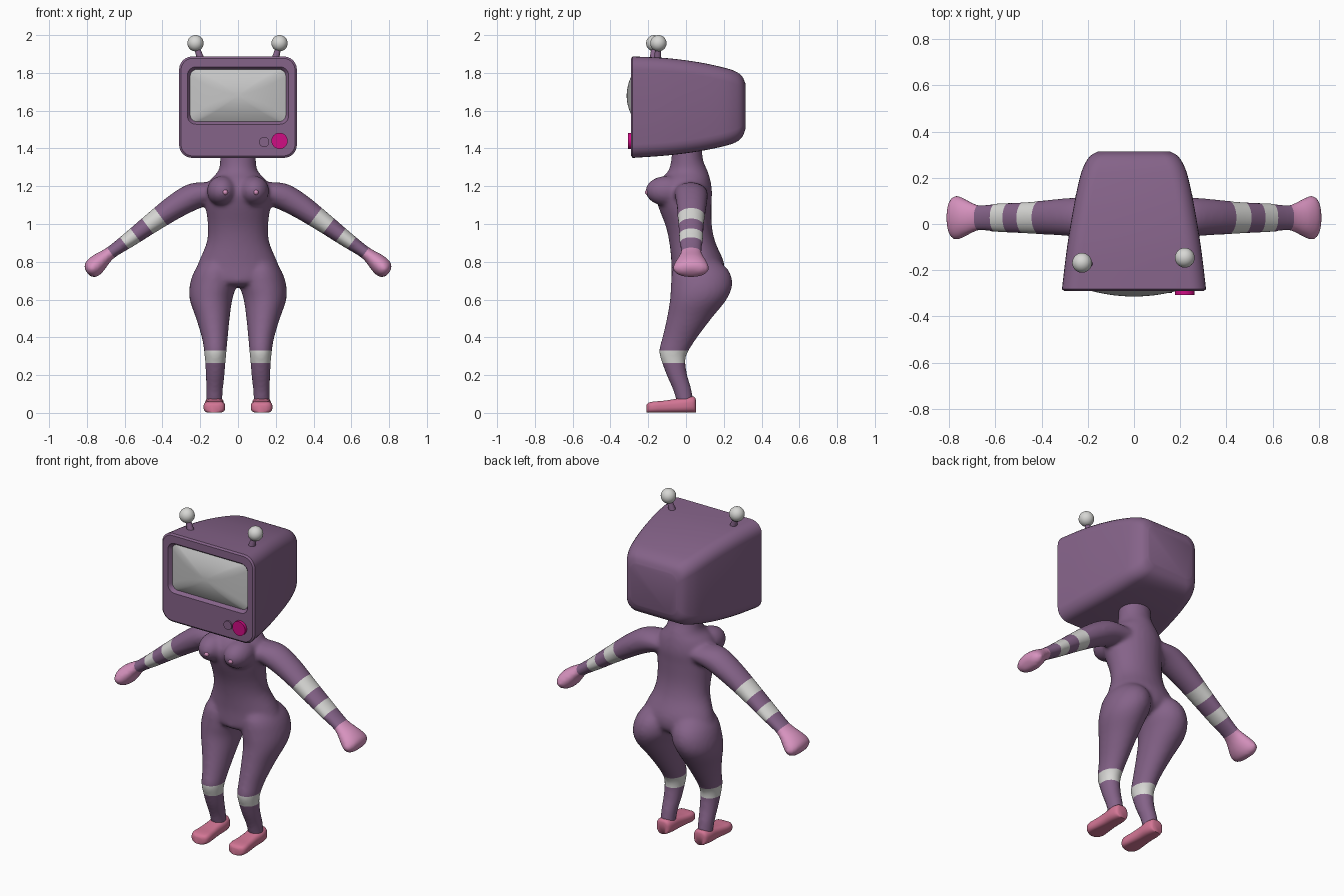
import bpy, bmesh, math
from mathutils import Vector

if "Cube" in bpy.data.objects:
    bpy.data.objects.remove(bpy.data.objects["Cube"])


def mat(name, rgb):
    m = bpy.data.materials.new(name)
    m.diffuse_color = (*rgb, 1)
    m.use_nodes = True
    m.node_tree.nodes["Principled BSDF"].inputs["Base Color"].default_value = m.diffuse_color
    return m


PURPLE = mat("purple", (0.235, 0.125, 0.25))
WHITE = mat("pale_grey", (0.68, 0.68, 0.66))
HAND = mat("light_pink", (0.68, 0.29, 0.52))
FOOT = mat("rose_pink", (0.65, 0.18, 0.30))
SCREEN = mat("screen_grey", (0.56, 0.56, 0.56))
KNOB = mat("magenta", (0.62, 0.004, 0.23))


def finish(bm, name, mats, angle=40):
    bmesh.ops.recalc_face_normals(bm, faces=bm.faces[:])
    me = bpy.data.meshes.new(name)
    bm.to_mesh(me)
    bm.free()
    for m in mats:
        me.materials.append(m)
    ob = bpy.data.objects.new(name, me)
    bpy.context.collection.objects.link(ob)
    bpy.ops.object.select_all(action='DESELECT')
    ob.select_set(True)
    bpy.context.view_layer.objects.active = ob
    bpy.ops.object.shade_smooth_by_angle(angle=math.radians(angle))
    return ob


def refine(rows, k=4):
    """Catmull-Rom interpolation of section rows."""
    out = []
    for i in range(len(rows) - 1):
        a, b, c, d = (rows[max(0, min(len(rows) - 1, i + j))] for j in (-1, 0, 1, 2))
        for s in range(k):
            t = s / k
            out.append([0.5 * (2 * q + (r - p) * t + (2 * p - 5 * q + 4 * r - u) * t * t
                               + (3 * q - p - 3 * r + u) * t ** 3)
                        for p, q, r, u in zip(a, b, c, d)])
    return out + [list(rows[-1])]


def loft(bm, rings):
    vs = [[bm.verts.new(p) for p in ring] for ring in rings]
    n = len(vs[0])
    for a, b in zip(vs, vs[1:]):
        for i in range(n):
            bm.faces.new((a[i], a[(i + 1) % n], b[(i + 1) % n], b[i]))
    bm.faces.new(vs[0])
    bm.faces.new(vs[-1][::-1])


def ellipse(c, u, v, n=28):
    c, u, v = Vector(c), Vector(u), Vector(v)
    return [c + u * math.cos(2 * math.pi * i / n) + v * math.sin(2 * math.pi * i / n) for i in range(n)]


def rounded_rect(y, hw, zt, zb, r, n=7):
    pts = []
    for k, (sx, zc) in enumerate(((1, zt - r), (-1, zt - r), (-1, zb + r), (1, zb + r))):
        for i in range(n):
            a = math.pi / 2 * (k + i / (n - 1))
            pts.append(Vector((sx * (hw - r) + r * math.cos(a), y, zc + r * math.sin(a))))
    return pts


# ---- Body: torso, bust, arms and legs fused into one smooth skin
bm = bmesh.new()
torso = [  # z, half width, front y, back y
    (1.42, .095, -.075, .085), (1.34, .095, -.078, .09), (1.28, .105, -.095, .115),
    (1.23, .15, -.14, .13), (1.17, .175, -.165, .138), (1.10, .172, -.15, .135),
    (.99, .16, -.108, .137), (.90, .167, -.088, .157), (.80, .208, -.078, .20),
    (.73, .225, -.078, .20), (.69, .15, -.075, .16), (.67, .06, -.04, .10)]
loft(bm, [ellipse((0, (f + b) / 2, z), (w, 0, 0), (0, (b - f) / 2, 0)) for z, w, f, b in refine(torso)])
arm = [  # x, z, thickness radius, depth radius, y
    (.10, 1.165, .07, .09, .02), (.21, 1.155, .074, .088, .028), (.32, 1.10, .067, .08, .03),
    (.45, 1.01, .054, .07, .027), (.575, .918, .042, .064, .027), (.665, .855, .034, .057, .027),
    (.70, .828, .038, .065, .027), (.735, .797, .049, .083, .027), (.765, .77, .052, .096, .027),
    (.787, .752, .044, .088, .027), (.799, .742, .02, .05, .027)]
leg = [  # z, x, half width, front y, back y
    (.84, .10, .06, -.02, .13), (.76, .118, .108, -.07, .222), (.68, .131, .124, -.08, .245),
    (.60, .143, .113, -.085, .215), (.50, .133, .089, -.102, .135), (.40, .123, .069, -.125, .06),
    (.33, .12, .06, -.143, .015), (.28, .12, .055, -.132, -.003), (.20, .121, .05, -.103, .007),
    (.12, .124, .044, -.068, .03), (.04, .125, .042, -.045, .04)]
for s in (1, -1):
    loft(bm, [ellipse((s * x, y, z), (s * .6 * r, 0, .8 * r), (0, d, 0)) for x, z, r, d, y in refine(arm)])
    loft(bm, [ellipse((s * x, (f + b) / 2, z), (w, 0, 0), (0, (b - f) / 2, 0))
              for z, x, w, f, b in refine(leg)])
    bust = bmesh.ops.create_uvsphere(bm, u_segments=24, v_segments=16, radius=1)["verts"]
    for v in bust:
        v.co = Vector((s * .085 + v.co.x * .08, -.10 + v.co.y * .115, 1.175 + v.co.z * .08))
body = finish(bm, "body", [PURPLE, WHITE, HAND])
m = body.modifiers.new("fuse", 'REMESH')
m.mode, m.voxel_size, m.use_smooth_shade = 'VOXEL', .011, True
m = body.modifiers.new("relax", 'SMOOTH')
m.factor, m.iterations = .5, 9
bm = bmesh.new()
bm.from_mesh(body.evaluated_get(bpy.context.evaluated_depsgraph_get()).to_mesh())

# stripes and hands: clean cuts across the limbs, then colour by position
ARM_CUTS = (-.296, -.210, -.130, -.058, .03)
LEG_CUTS = (.265, .33)


def cut(test, co, no):
    fs = [f for f in bm.faces if test(f.calc_center_median())]
    geom = fs + list({e for f in fs for e in f.edges}) + list({v for f in fs for v in f.verts})
    bmesh.ops.bisect_plane(bm, geom=geom, dist=1e-5, plane_co=co, plane_no=no)


for s in (1, -1):
    for d in ARM_CUTS:
        cut(lambda p: p.x * s > .27 and p.z > .65, (s * .8 * d, 0, -.6 * d), (s * .8, 0, -.6))
for z in LEG_CUTS:
    cut(lambda p: p.z < .45, (0, 0, z), (0, 0, 1))
for f in bm.faces:
    p = f.calc_center_median()
    d = .8 * abs(p.x) - .6 * p.z
    f.material_index = 0
    if abs(p.x) > .27 and p.z > .65:
        if d > ARM_CUTS[4]:
            f.material_index = 2
        elif ARM_CUTS[0] < d < ARM_CUTS[1] or ARM_CUTS[2] < d < ARM_CUTS[3]:
            f.material_index = 1
    elif LEG_CUTS[0] < p.z < LEG_CUTS[1]:
        f.material_index = 1
bpy.data.objects.remove(body)
finish(bm, "body", [PURPLE, WHITE, HAND], 60)

# ---- Feet
foot = [  # y, half width, top z
    (.052, .025, .07), (.042, .042, .086), (.0, .05, .083), (-.06, .049, .073), (-.12, .053, .064),
    (-.17, .057, .06), (-.198, .048, .054), (-.21, .025, .042)]
for s, side in ((1, "left"), (-1, "right")):
    bm = bmesh.new()
    rings = []
    for y, w, t in refine(foot, 3):
        ring = rounded_rect(y, w, t, .002, min(w, t / 2) * .75, 5)
        rings.append([p + Vector((s * .125, 0, 0)) for p in ring])
    loft(bm, rings)
    finish(bm, side + "_foot", [FOOT], 60)

# ---- Head casing: tapered rounded box with a recessed front opening
shell = [  # y, half width, top, bottom, corner radius
    (-.282, .312, 1.887, 1.35, .07), (-.10, .29, 1.878, 1.363, .07), (.07, .262, 1.856, 1.385, .07),
    (.20, .235, 1.828, 1.412, .07), (.262, .212, 1.808, 1.432, .068), (.297, .187, 1.782, 1.46, .06),
    (.314, .155, 1.745, 1.50, .05)]
rings = [rounded_rect(-.262, .25, 1.815, 1.545, .035), rounded_rect(-.278, .258, 1.822, 1.538, .038),
         rounded_rect(-.29, .268, 1.832, 1.528, .045), rounded_rect(-.29, .302, 1.877, 1.36, .062)]
rings += [rounded_rect(*row) for row in refine(shell)]
bm = bmesh.new()
loft(bm, rings)
finish(bm, "head_casing", [PURPLE], 35)

# ---- Bulging screen
bm = bmesh.new()
rings = [rounded_rect(-.255, .256, 1.82, 1.54, .036)]
for i in range(12):
    t = 1 - i / 12
    rings.append(rounded_rect(-.268 - .046 * (1 - t * t), .256 * t, 1.68 + .14 * t, 1.68 - .14 * t,
                              t * (.036 + .06 * (1 - t))))
loft(bm, rings)
finish(bm, "screen", [SCREEN])


def tube(name, a, b, r1, r2, material):
    a, b = Vector(a), Vector(b)
    q = (b - a).to_track_quat('Z', 'Y')
    bm = bmesh.new()
    loft(bm, [ellipse(c, q @ Vector((r, 0, 0)), q @ Vector((0, r, 0)), 24) for c, r in ((a, r1), (b, r2))])
    finish(bm, name, [material])


def ball(name, c, r, material):
    bm = bmesh.new()
    bmesh.ops.create_uvsphere(bm, u_segments=24, v_segments=16, radius=r)
    bmesh.ops.translate(bm, verts=bm.verts[:], vec=c)
    finish(bm, name, [material])


# ---- Dials
tube("large_dial", (.22, -.27, 1.44), (.22, -.308, 1.44), .043, .043, KNOB)
tube("small_dial", (.138, -.27, 1.434), (.138, -.298, 1.434), .027, .027, PURPLE)

# ---- Antennae
for side, x, y in (("right", -.225, -.168), ("left", .22, -.146)):
    s = 1 if x > 0 else -1
    tube(side + "_antenna_stem", (s * .195, y - .005, 1.865), (x, y, 1.955), .021, .012, PURPLE)
    ball(side + "_antenna_ball", (x, y, 1.957), .043, WHITE)

# ---- Small chest dots
for side, x in (("right", -.068), ("left", .095)):
    ball(side + "_chest_dot", (x, -.203, 1.168), .014, HAND)
